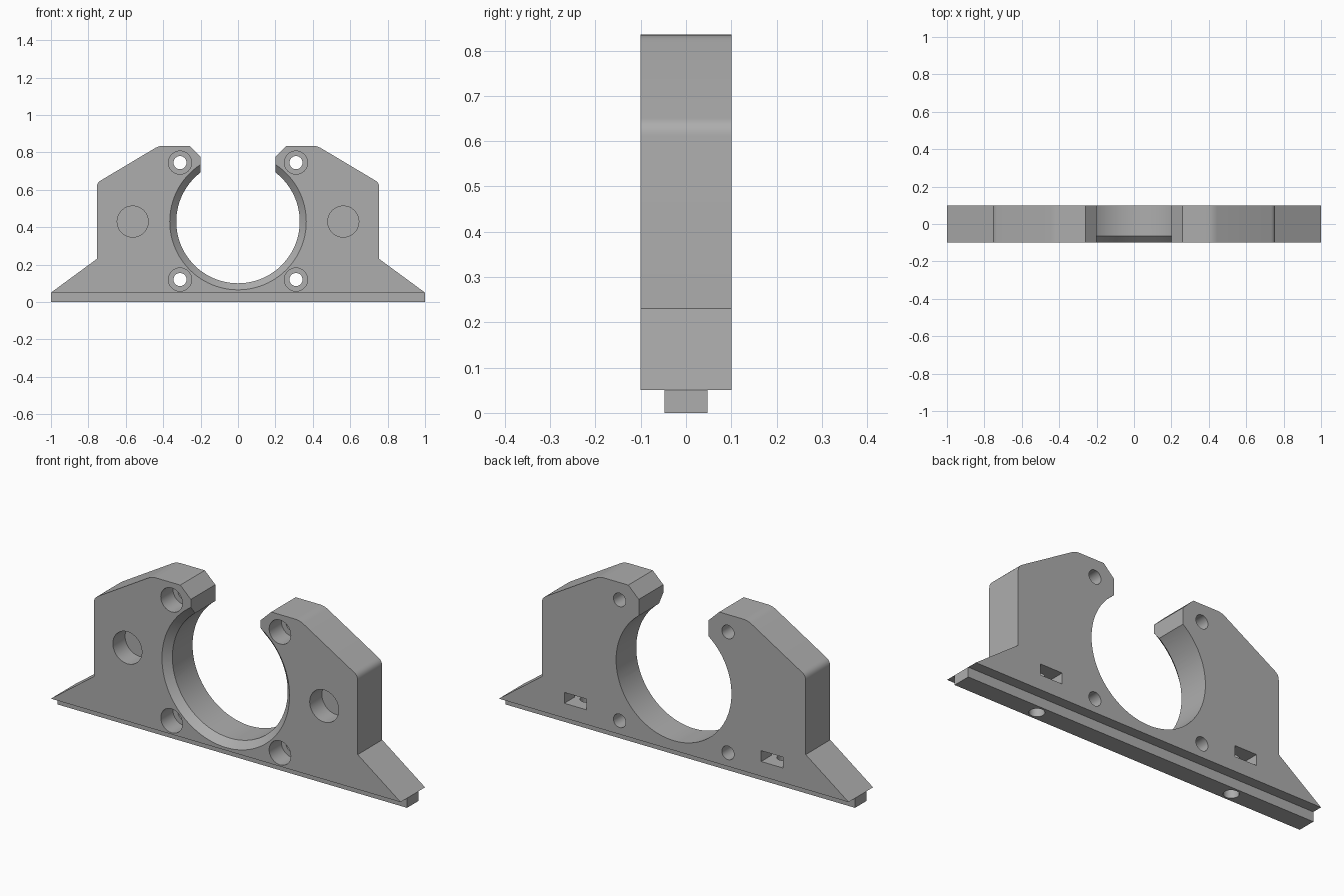
import bpy, bmesh, math
from mathutils import Matrix, Vector

old = bpy.data.objects.get("Cube")
if old:
    bpy.data.objects.remove(old, do_unlink=True)

grey = bpy.data.materials.new("plain grey")
grey.use_nodes = True
colour = (0.42, 0.42, 0.42, 1)
grey.diffuse_color = colour
grey.node_tree.nodes["Principled BSDF"].inputs["Base Color"].default_value = colour

HALF = 0.1          # half thickness of the plate
CENTRE_Z = 0.43     # height of the bore axis


def add_object(name, bm):
    bmesh.ops.recalc_face_normals(bm, faces=bm.faces)
    mesh = bpy.data.meshes.new(name)
    bm.to_mesh(mesh)
    bm.free()
    mesh.materials.append(grey)
    obj = bpy.data.objects.new(name, mesh)
    bpy.context.collection.objects.link(obj)
    return obj


def box(name, low, high):
    low, high = Vector(low), Vector(high)
    bm = bmesh.new()
    bmesh.ops.create_cube(bm, size=1)
    bmesh.ops.scale(bm, vec=high - low, verts=bm.verts)
    bmesh.ops.translate(bm, vec=(low + high) / 2, verts=bm.verts)
    return add_object(name, bm)


def rod(name, start, end, r1, r2=None, sides=48, turn=0):
    """Cylinder or cone from start to end."""
    start, end = Vector(start), Vector(end)
    axis = end - start
    bm = bmesh.new()
    bmesh.ops.create_cone(bm, cap_ends=True, segments=sides, radius1=r1,
                          radius2=r1 if r2 is None else r2, depth=axis.length)
    spin = Vector((0, 0, 1)).rotation_difference(axis).to_matrix().to_4x4()
    bm.transform(Matrix.Translation((start + end) / 2) @ spin @ Matrix.Rotation(turn, 4, "Z"))
    return add_object(name, bm)


def rounded(before, corner, after, dist, steps=5):
    """Points of a soft corner between two straight edges."""
    b, c, a = Vector(before), Vector(corner), Vector(after)
    p = c + (b - c).normalized() * dist
    q = c + (a - c).normalized() * dist
    return [tuple(p * (1 - t) ** 2 + c * 2 * t * (1 - t) + q * t * t)
            for t in (i / steps for i in range(steps + 1))]


def cut(target, cutter):
    mod = target.modifiers.new("cut", "BOOLEAN")
    mod.operation = "DIFFERENCE"
    mod.solver = "EXACT"
    mod.object = cutter
    bpy.context.view_layer.update()
    graph = bpy.context.evaluated_depsgraph_get()
    mesh = bpy.data.meshes.new_from_object(target.evaluated_get(graph))
    target.modifiers.clear()
    target.data = mesh


def cut_away(cutter, *targets):
    for target in targets:
        cut(target, cutter)
    bpy.data.objects.remove(cutter, do_unlink=True)


# Clamp plate: half outline, mirrored and extruded through the thickness
shoulder, crown = (0.755, 0.637), (0.423, 0.835)
lip = (0.26, 0.835)
half = [(1, 0.05), (0.755, 0.23)]
half += rounded((0.755, 0.23), shoulder, crown, 0.025)
half += rounded(shoulder, crown, lip, 0.025)
half += [lip, (0.2, 0.777), (0.2, 0.5)]
outline = half + [(-x, z) for x, z in reversed(half)]
bm = bmesh.new()
face = bm.faces.new([bm.verts.new((x, -HALF, z)) for x, z in outline])
side = bmesh.ops.extrude_face_region(bm, geom=[face])
bmesh.ops.translate(bm, vec=(0, 2 * HALF, 0),
                    verts=[v for v in side["geom"] if isinstance(v, bmesh.types.BMVert)])
plate = add_object("clamp_plate", bm)

# Rail tongue under the plate
tongue = box("rail_tongue", (-1, -0.047, 0), (1, 0.047, 0.05))

# Main bore with a chamfered front rim
cut_away(rod("bore", (0, -0.3, CENTRE_Z), (0, 0.3, CENTRE_Z), 0.33, sides=96), plate)
cut_away(rod("bore_rim", (0, -HALF - 0.02, CENTRE_Z), (0, -HALF + 0.037, CENTRE_Z),
             0.385, 0.328, sides=96), plate)

for s in (-1, 1):
    # Counterbored screw holes
    for z in (0.12, 0.745):
        x = s * 0.31
        cut_away(rod("screw_hole", (x, -0.3, z), (x, 0.3, z), 0.035, sides=32), plate)
        cut_away(rod("screw_head", (x, -0.3, z), (x, 0, z), 0.062, sides=32), plate)
    # Blind magnet pocket on the front
    x = s * 0.563
    cut_away(rod("pocket", (x, -0.3, CENTRE_Z), (x, 0, CENTRE_Z), 0.083), plate)
    # Nut slot from the back, with a hexagonal end
    cut_away(box("nut_slot", (x - 0.063, 0, 0.126), (x + 0.063, 0.3, 0.182)), plate)
    cut_away(rod("nut_seat", (x, 0, 0.126), (x, 0, 0.182), 0.0727, sides=6,
                 turn=math.pi / 6), plate)
    # Vertical bolt hole from below
    cut_away(rod("bolt_hole", (x, 0, -0.1), (x, 0, 0.24), 0.036, sides=32), plate, tongue)

# Smooth round walls, keep edges crisp
bpy.ops.object.select_all(action="DESELECT")
for obj in (plate, tongue):
    obj.select_set(True)
bpy.context.view_layer.objects.active = plate
bpy.ops.object.shade_smooth_by_angle(angle=math.radians(25))
